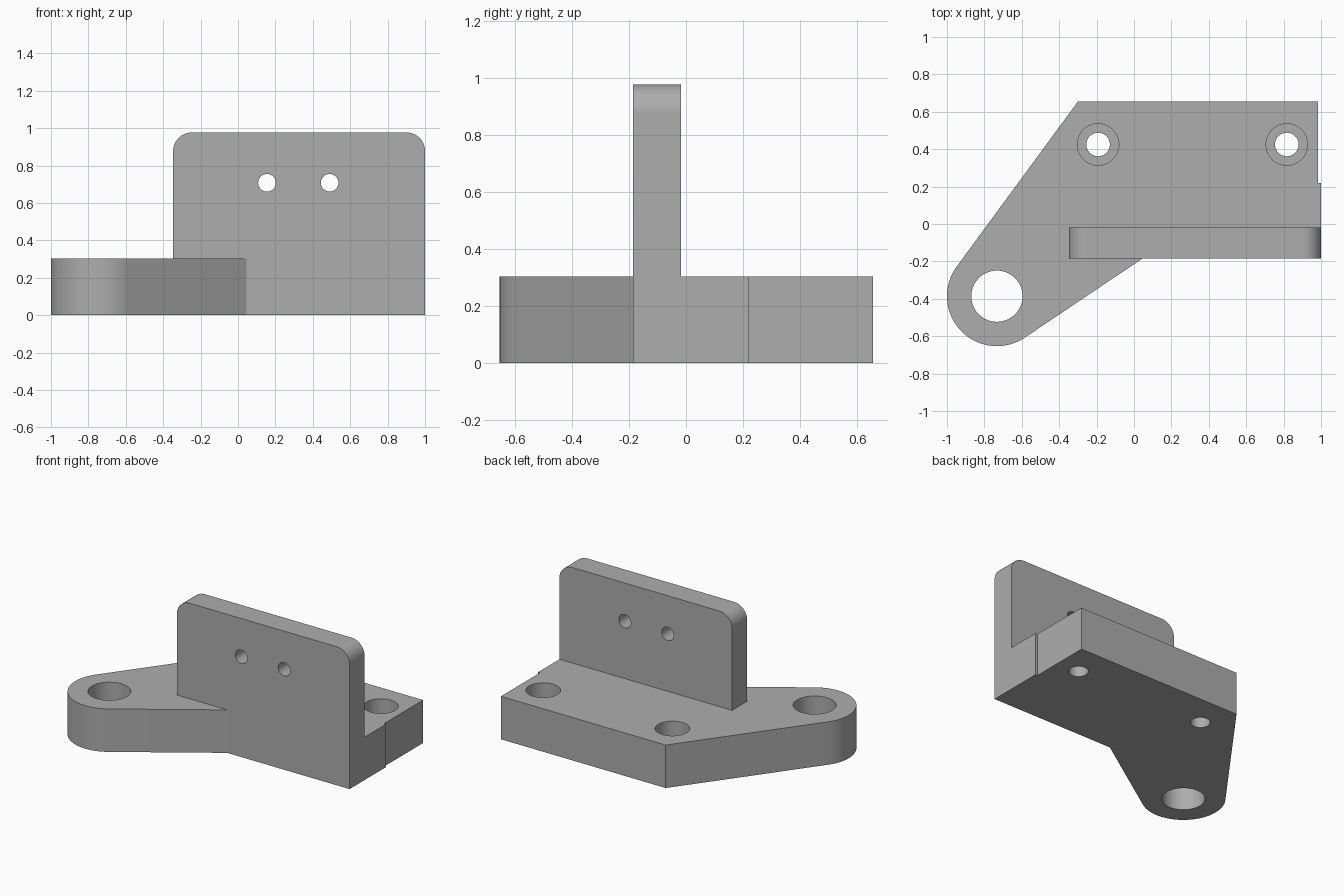
import bpy, bmesh, math
from mathutils import Vector, Matrix

cube = bpy.data.objects.get("Cube")
if cube:
    bpy.data.objects.remove(cube, do_unlink=True)

grey = bpy.data.materials.new("plain grey")
grey.use_nodes = True
colour = (0.42, 0.42, 0.42, 1)
grey.diffuse_color = colour
grey.node_tree.nodes["Principled BSDF"].inputs["Base Color"].default_value = colour


def prism(name, outline, depth, matrix=Matrix()):
    """Extrude a closed counter-clockwise outline along local z."""
    bm = bmesh.new()
    face = bm.faces.new([bm.verts.new((x, y, 0)) for x, y in outline])
    side = bmesh.ops.extrude_face_region(bm, geom=[face])
    top = [v for v in side["geom"] if isinstance(v, bmesh.types.BMVert)]
    bmesh.ops.translate(bm, verts=top, vec=(0, 0, depth))
    bmesh.ops.recalc_face_normals(bm, faces=bm.faces)
    bm.transform(matrix)
    mesh = bpy.data.meshes.new(name)
    bm.to_mesh(mesh)
    bm.free()
    mesh.materials.append(grey)
    obj = bpy.data.objects.new(name, mesh)
    bpy.context.collection.objects.link(obj)
    return obj


def arc(centre, radius, start, end, steps):
    return [(centre[0] + radius * math.cos(start + (end - start) * i / steps),
             centre[1] + radius * math.sin(start + (end - start) * i / steps))
            for i in range(steps + 1)]


def circle(centre, radius, steps=64):
    return arc(centre, radius, 0, math.tau, steps)[:-1]


def tangent_angle(point, centre, radius, sign):
    """Angle on the circle where a line from the point touches it."""
    d = Vector(point) - Vector(centre)
    return math.atan2(d.y, d.x) + sign * math.acos(radius / d.length)


def boolean(target, tool, operation):
    mod = target.modifiers.new(tool.name, "BOOLEAN")
    mod.operation, mod.object, mod.solver = operation, tool, "EXACT"
    bpy.context.view_layer.objects.active = target
    bpy.ops.object.modifier_apply(modifier=mod.name)
    bpy.data.objects.remove(tool, do_unlink=True)


# Base with a rounded arm reaching out to the front right
base_h, front, back, step_y = 0.303, -0.185, 0.655, 0.22
eye, eye_r = (-0.733, -0.386), 0.267
back_corner, front_corner = (-0.3, back), (0.045, front)
start = tangent_angle(back_corner, eye, eye_r, 1) % math.tau
end = tangent_angle(front_corner, eye, eye_r, -1) % math.tau
if end < start:
    end += math.tau
outline = arc(eye, eye_r, start, end, 48)
outline += [front_corner, (1, front), (1, step_y), (0.985, step_y),
            (0.985, back), back_corner]
bracket = prism("bracket", outline, base_h)

# Upright plate with rounded top corners, flush with the front of the base
left, right, height, r = -0.347, 1, 0.977, 0.1
upright = [(left, 0), (right, 0)]
upright += arc((right - r, height - r), r, 0, math.pi / 2, 16)
upright += arc((left + r, height - r), r, math.pi / 2, math.pi, 16)
plate_back = -0.018
facing_front = Matrix.Translation((0, plate_back, 0)) @ Matrix.Rotation(math.pi / 2, 4, "X")
boolean(bracket, prism("upright_plate", upright, plate_back - front, facing_front), "UNION")

# Large hole through the arm
below = Matrix.Translation((0, 0, -0.1))
boolean(bracket, prism("arm_hole", circle(eye, 0.137), 0.6, below), "DIFFERENCE")

# Counterbored screw holes near the back
for x in (-0.192, 0.817):
    spot = (x, 0.425)
    boolean(bracket, prism("screw_hole", circle(spot, 0.063), 0.6, below), "DIFFERENCE")
    seat = Matrix.Translation((0, 0, base_h - 0.13))
    boolean(bracket, prism("screw_seat", circle(spot, 0.111), 0.4, seat), "DIFFERENCE")

# Two small holes through the upright plate
through = Matrix.Translation((0, 0.1, 0)) @ Matrix.Rotation(math.pi / 2, 4, "X")
for x in (0.155, 0.49):
    boolean(bracket, prism("plate_hole", circle((x, 0.708), 0.047, 48), 0.5, through), "DIFFERENCE")

# Smooth the curved walls, keep machined edges crisp
bpy.ops.object.select_all(action="DESELECT")
bracket.select_set(True)
bpy.context.view_layer.objects.active = bracket
bpy.ops.object.shade_smooth_by_angle(angle=math.radians(30))
